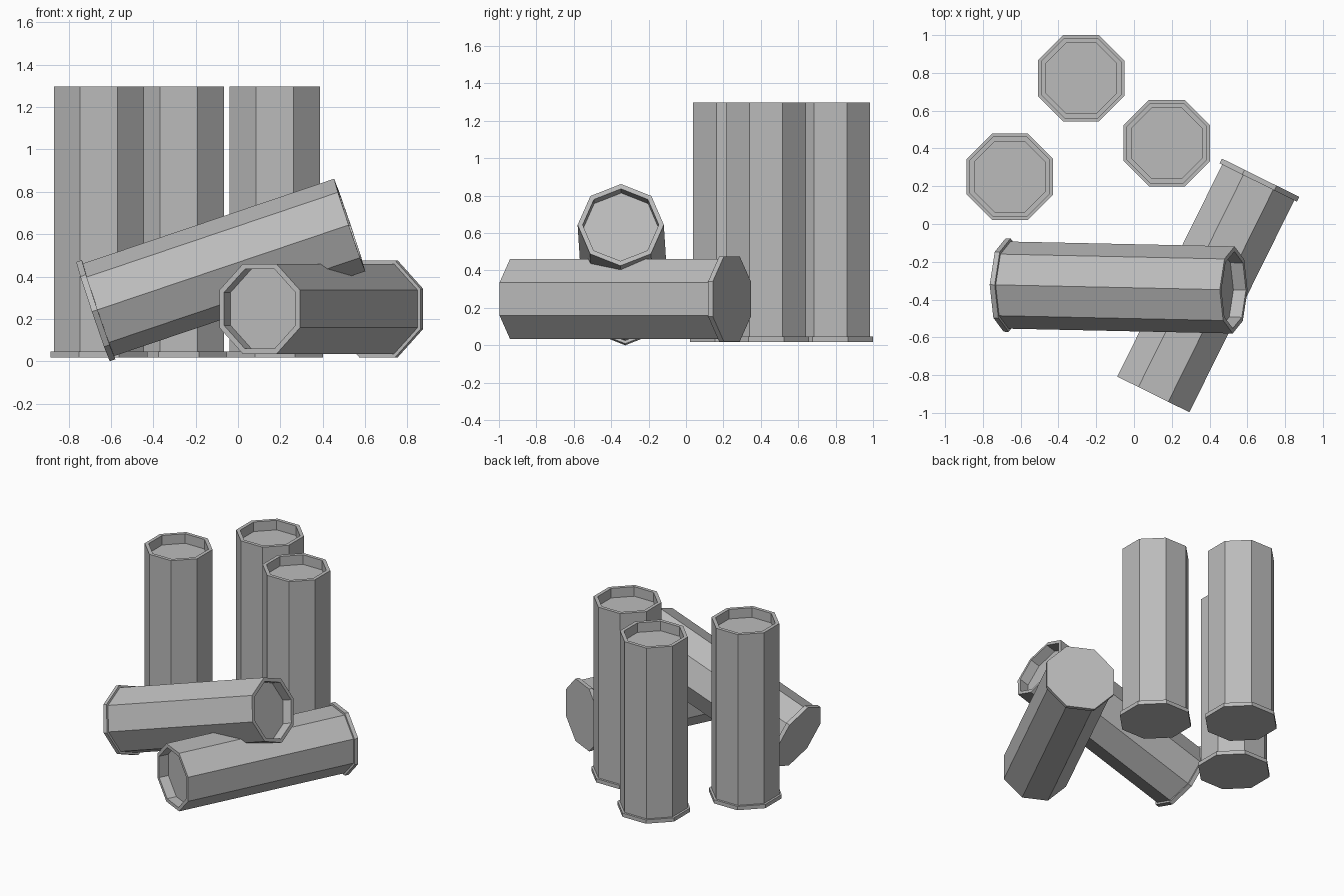
import bpy, bmesh, math
from mathutils import Matrix, Vector

cube = bpy.data.objects.get("Cube")
if cube:
    bpy.data.objects.remove(cube, do_unlink=True)

metal = bpy.data.materials.new("casing_grey")
metal.use_nodes = True
GREY = (0.5, 0.5, 0.5, 1)
metal.diffuse_color = GREY
metal.node_tree.nodes["Principled BSDF"].inputs["Base Color"].default_value = GREY

SIDES = 8
LENGTH = 1.28
# (distance from axis to flat side, height): base rim, tube wall, open recess
PROFILE = [(0.2285, 0), (0.2285, 0.028), (0.213, 0.028),
           (0.213, LENGTH), (0.188, LENGTH), (0.188, LENGTH - 0.07)]


def casing(name, base, tip, up=(1, 0, 0), corner_up=False):
    """Octagonal tube from the rimmed base to the open tip."""
    base, axis = Vector(base), (Vector(tip) - Vector(base)).normalized()
    side = Vector(up)
    side = (side - axis * side.dot(axis)).normalized()
    frame = Matrix((side, axis.cross(side), axis)).transposed().to_4x4()
    start = 0 if corner_up else math.pi / SIDES

    bm = bmesh.new()
    rings = []
    for flat, height in PROFILE:
        radius = flat / math.cos(math.pi / SIDES)
        angles = [start + 2 * math.pi * i / SIDES for i in range(SIDES)]
        rings.append([bm.verts.new((radius * math.cos(a), radius * math.sin(a), height))
                      for a in angles])
    for low, high in zip(rings, rings[1:]):
        for i in range(SIDES):
            j = (i + 1) % SIDES
            bm.faces.new((low[i], low[j], high[j], high[i]))
    bm.faces.new(rings[0][::-1])
    bm.faces.new(rings[-1])

    mesh = bpy.data.meshes.new(name)
    bm.to_mesh(mesh)
    bm.free()
    mesh.materials.append(metal)
    obj = bpy.data.objects.new(name, mesh)
    obj.matrix_world = Matrix.Translation(base) @ frame
    bpy.context.collection.objects.link(obj)


# Three standing casings
FLOOR = 0.018
for name, x, y in (("standing_casing_right", -0.657, 0.25),
                   ("standing_casing_back", -0.28, 0.772),
                   ("standing_casing_left", 0.174, 0.428)):
    casing(name, (x, y, FLOOR), (x, y, FLOOR + LENGTH))

# Casing lying flat, and one leaning across it
casing("lying_casing", (0.67, 0.245, 0.247), (0.106, -0.895, 0.247), up=(0, 0, 1))
casing("leaning_casing", (-0.685, -0.323, 0.234), (0.527, -0.349, 0.643),
       up=(0, 0, 1), corner_up=True)
